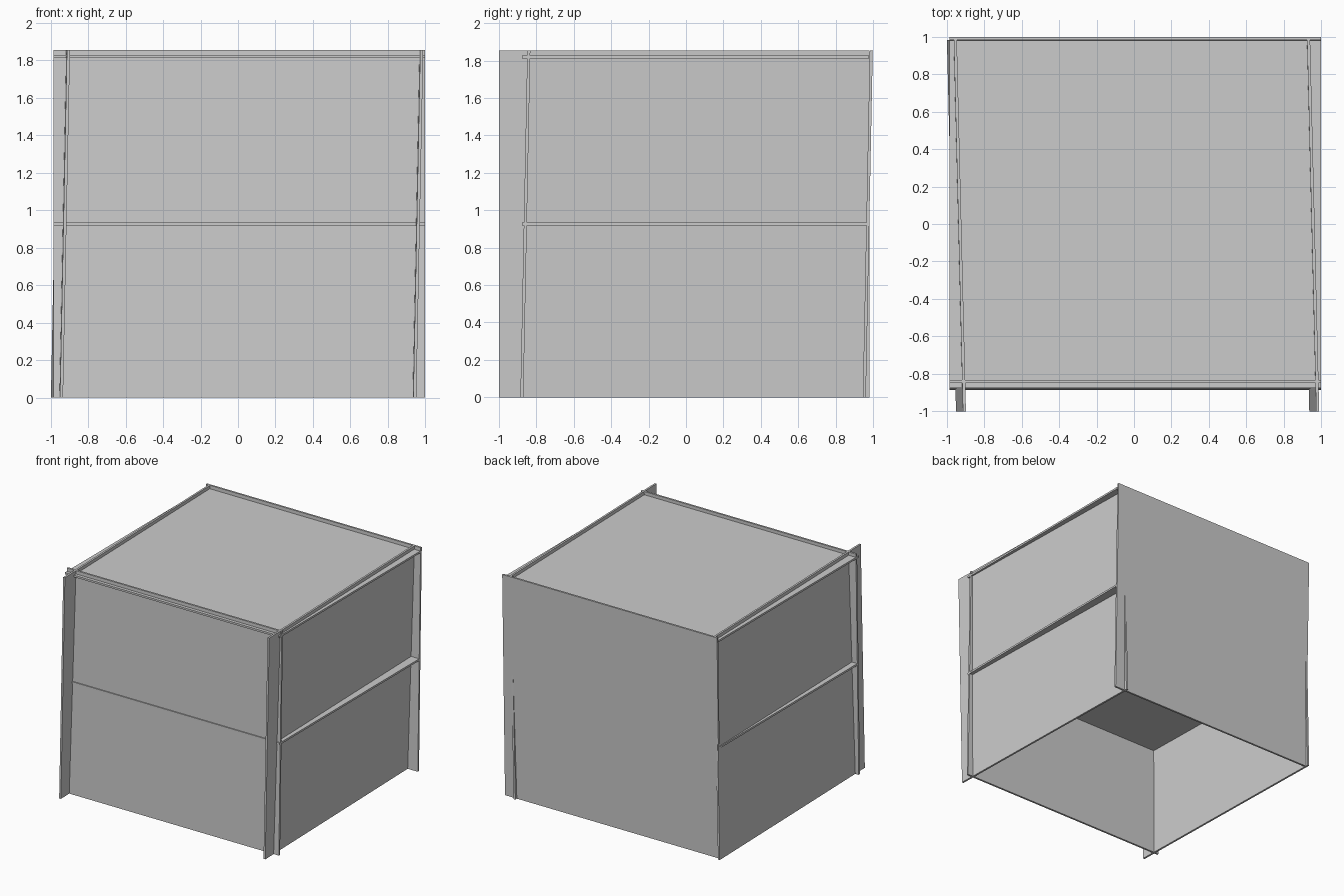
import bpy, bmesh
from mathutils import Matrix, Vector

if "Cube" in bpy.data.objects:
    bpy.data.objects.remove(bpy.data.objects["Cube"])

THICK = 0.016   # sheet thickness
LONG = 1.982    # long edge of every sheet
HIGH = 1.855    # short edge of every sheet
LEAN = 0.02     # sideways drift per unit of height
SKEW = -0.0245  # sideways drift of the side walls per unit of depth


def sheet(name, size, centre, shear=((0, 0, 0), (0, 0, 0), (0, 0, 0))):
    """Thin rectangular sheet, leaned by a shear matrix about its centre."""
    bm = bmesh.new()
    bmesh.ops.create_cube(bm, size=1)
    lean = Matrix.Identity(3) + Matrix(shear)
    for v in bm.verts:
        v.co = lean @ Vector(a * b for a, b in zip(v.co, size)) + Vector(centre)
    mesh = bpy.data.meshes.new(name)
    bm.to_mesh(mesh)
    bm.free()
    obj = bpy.data.objects.new(name, mesh)
    bpy.context.collection.objects.link(obj)
    return obj


# Side walls: run past the front, twisted slightly and leaning to the right
for name, x in (("left_wall", -0.948), ("right_wall", 0.938)):
    sheet(name, (THICK, LONG, HIGH), (x, -0.009, HIGH / 2),
          ((0, SKEW, LEAN), (0, 0, 0), (0, 0, 0)))

# Front and back walls: leaning towards the back
for name, y in (("front_wall", -0.859), ("back_wall", 0.972)):
    sheet(name, (LONG, THICK, HIGH), (0.006, y, HIGH / 2),
          ((0, 0, 0), (0, 0, LEAN), (0, 0, 0)))

# Level shelves slotted through all four walls
for name, z in (("middle_shelf", 0.927), ("top_shelf", 1.82)):
    sheet(name, (LONG, HIGH, THICK), (0.006, 0.052, z))
